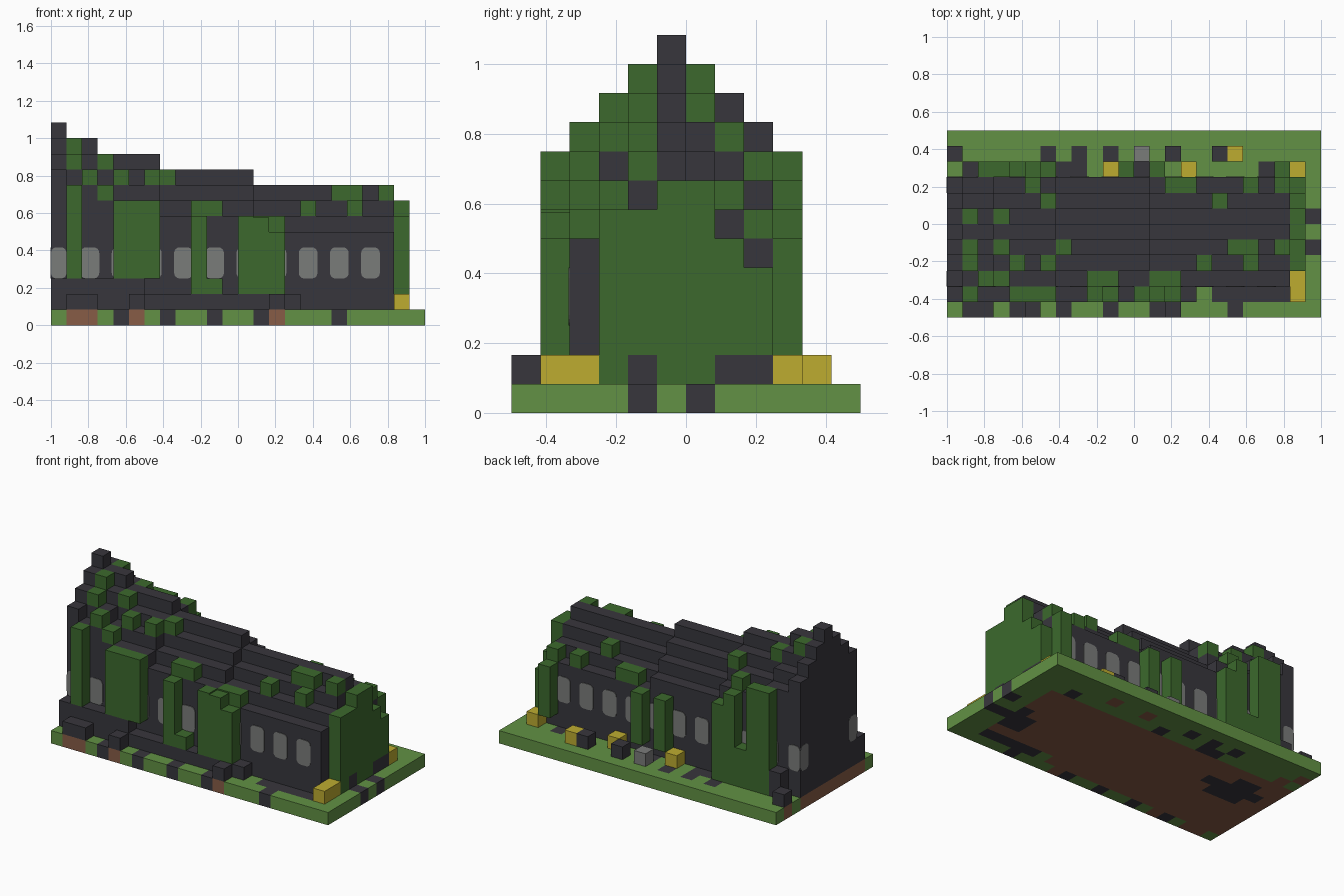
import bpy, bmesh
from mathutils import Matrix, Vector

cube = bpy.data.objects.get("Cube")
if cube:
    bpy.data.objects.remove(cube)

U = 1 / 12  # one block


def material(name, r, g, b):
    m = bpy.data.materials.new(name)
    m.use_nodes = True
    m.diffuse_color = (r, g, b, 1)
    bsdf = next(n for n in m.node_tree.nodes if n.type == 'BSDF_PRINCIPLED')
    bsdf.inputs["Base Color"].default_value = (r, g, b, 1)
    bsdf.inputs["Roughness"].default_value = 0.9
    return m


stone = material("dark stone", .039, .037, .046)
ivy = material("ivy green", .045, .141, .026)
grass = material("grass green", .122, .283, .058)
gold = material("yellow flowers", .509, .413, .03)
dirt = material("dirt brown", .242, .107, .061)
grey = material("window grey", .195, .2, .195)


def add_box(bm, lo, hi, index=0):
    lo, hi = Vector(lo), Vector(hi)
    mat = Matrix.Translation((lo + hi) / 2) @ Matrix.Diagonal((*(hi - lo), 1))
    verts = bmesh.ops.create_cube(bm, size=1, matrix=mat)["verts"]
    for f in {f for v in verts for f in v.link_faces}:
        f.material_index = index
    return verts


def finish(bm, name, *mats):
    mesh = bpy.data.meshes.new(name)
    bm.to_mesh(mesh)
    bm.free()
    for m in mats:
        mesh.materials.append(m)
    ob = bpy.data.objects.new(name, mesh)
    bpy.context.collection.objects.link(ob)
    return ob


def at(i, j, k):
    return (-1 + i * U, -.5 + j * U, k * U)


def blocks(name, mat, items):
    """Each item: first column, column count, row, bottom, top."""
    bm = bmesh.new()
    for i, n, j, k0, k1 in items:
        add_box(bm, at(i, j, k0), at(i + n, j + 1, k1))
    return finish(bm, name, mat)


# Stepped nave: ridge falls from the west gable to the east end
SECTIONS = ((0, 1, 13), (1, 3, 12), (3, 7, 11), (7, 13, 10), (13, 22, 9))


def roof_top(i, j):
    ridge = next(h for a, b, h in SECTIONS if a <= i < b)
    return ridge - abs(j - 5)


for name, (a, b, _) in zip(("west_gable", "tall_bay", "west_nave",
                            "middle_nave", "east_nave"), SECTIONS):
    blocks(name, stone, [(a, b - a, j, 1, roof_top(a, j)) for j in range(2, 9)])

# Rubble and plinth along the walls
front_rubble = [(0, 6, 1, 1, 3), (6, 10, 1, 1, 2)]
front_rubble += [(i, 1, 0, 1, 2) for i in (1, 2, 5, 14)]
back_rubble = [(i, 1, 10, 1, 2) for i in (0, 14, 17)] + [(1, 1, 9, 1, 3)]
blocks("front_rubble", stone, front_rubble)
blocks("back_rubble", stone, back_rubble)
blocks("grey_boulder", grey, [(12, 1, 10, 1, 2)])

# Hanging ivy on the walls
front_ivy = [(1, 1, 1, 3, 9), (4, 3, 1, 3, 8), (9, 1, 1, 2, 7),
             (10, 1, 1, 2, 3), (12, 1, 1, 2, 7), (13, 1, 1, 2, 6.9),
             (14, 1, 1, 2, 6)]
back_ivy = [(2, 2, 9, 1, 9), (4, 1, 9, 1, 4), (5, 1, 9, 1, 8), (6, 1, 9, 1, 7),
            (11, 1, 9, 2, 6), (13, 1, 9, 2, 6), (21, 1, 9, 2, 6)]
east_ivy = [(22, 1, 3, 1, 7), (22, 1, 4, 2, 7), (22, 1, 5, 1, 8),
            (22, 1, 6, 1, 8), (22, 1, 7, 2, 6), (22, 1, 8, 2, 5)]
blocks("front_ivy", ivy, front_ivy)
blocks("back_ivy", ivy, back_ivy)
blocks("east_ivy", ivy, east_ivy)
blocks("east_footing", stone, [(22, 1, j, 1, 2) for j in (4, 7, 8)])

# Ivy clumps sitting on the roof, by row
clumps = {2: (2, 3, 9, 10, 13, 14), 3: (1, 4, 6, 16, 19),
          4: (1, 3, 7, 18, 19, 21), 6: (1, 3), 7: (6, 17),
          8: (5, 14, 15, 19, 21)}
blocks("roof_ivy", ivy, [(i, 1, j, roof_top(i, j), roof_top(i, j) + 1)
                         for j, row in clumps.items() for i in row])

# Yellow flower blocks
blocks("flowers", gold, [(22, 1, 1, 1, 2), (22, 1, 2, 1, 2), (22, 1, 9, 1, 2),
                         (18, 1, 10, 1, 2), (15, 1, 9, 1, 2), (10, 1, 9, 1, 2)])

# Ground: dirt under blocks, dark paving patches, grass elsewhere
covered = {(i + d, j) for i, n, j, k, _ in front_rubble + back_rubble
           for d in range(n)}
paving = {0: (4, 7, 10, 13, 18), 1: tuple(range(17, 22)), 3: (20, 21),
          4: (20, 21, 22, 23), 5: (2, 3, 4, 21), 6: (1, 2, 3, 4, 5, 23),
          7: (2, 3), 9: (7, 8, 12, 20), 10: (6, 8, 10)}
bm = bmesh.new()
for i in range(24):
    for j in range(12):
        if i in paving.get(j, ()):
            kind = 2
        elif (i, j) in covered or (i < 22 and 2 <= j <= 8):
            kind = 1
        else:
            kind = 0
        add_box(bm, at(i, j, 0), at(i + 1, j + 1, 1), kind)
finish(bm, "ground", grass, dirt, stone)


# Rounded window panes
def pane(bm, centre, width, axis):
    half = Vector((width / 2, width / 2, U))
    half[axis] = .004
    verts = add_box(bm, centre - half, centre + half)
    edges = {e for v in verts for e in v.link_edges
             if abs((e.verts[0].co - e.verts[1].co)[axis]) > .005}
    bmesh.ops.bevel(bm, geom=list(edges), offset=.03, segments=4,
                    profile=.5, affect='EDGES')


for name, y in (("front_windows", -.5 + 2 * U), ("back_windows", -.5 + 9 * U)):
    bm = bmesh.new()
    for i in range(0, 22, 2):
        pane(bm, Vector((-1 + (i + .5) * U, y, 4 * U)), .1 if i else U, 1)
    finish(bm, name, grey)

bm = bmesh.new()
for j in (2, 8):
    pane(bm, Vector((-.998, -.5 + (j + .5) * U, 4 * U)), U, 0)
finish(bm, "west_windows", grey)
